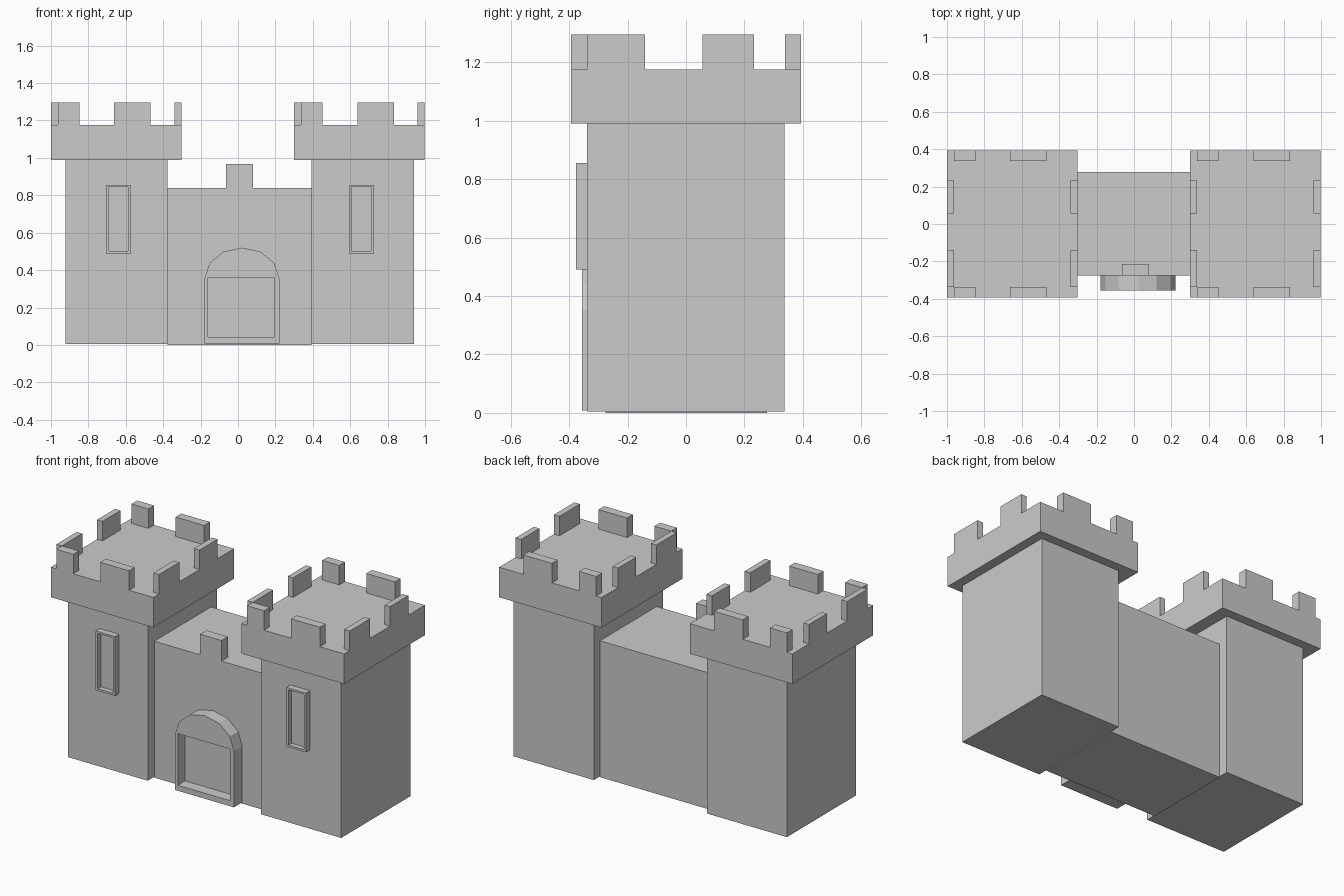
import bpy, bmesh
from math import cos, sin, pi

if "Cube" in bpy.data.objects:
    bpy.data.objects.remove(bpy.data.objects["Cube"])


def prism(name, profile, y0, y1):
    """Extrude an x/z outline from y0 to y1."""
    bm = bmesh.new()
    face = bm.faces.new([bm.verts.new((x, y0, z)) for x, z in profile])
    ext = bmesh.ops.extrude_face_region(bm, geom=[face])
    moved = [v for v in ext["geom"] if isinstance(v, bmesh.types.BMVert)]
    bmesh.ops.translate(bm, verts=moved, vec=(0, y1 - y0, 0))
    bmesh.ops.recalc_face_normals(bm, faces=bm.faces)
    mesh = bpy.data.meshes.new(name)
    bm.to_mesh(mesh)
    bm.free()
    obj = bpy.data.objects.new(name, mesh)
    bpy.context.collection.objects.link(obj)
    return obj


def box(name, x0, x1, y0, y1, z0, z1):
    return prism(name, [(x0, z0), (x1, z0), (x1, z1), (x0, z1)], y0, y1)


def recess(obj, x0, x1, y0, y1, z0, z1):
    """Cut a rectangular recess with a hidden box."""
    cutter = box(obj.name + "_cutter", x0, x1, y0, y1, z0, z1)
    cutter.hide_render = True
    cutter.display_type = 'WIRE'
    mod = obj.modifiers.new("recess", 'BOOLEAN')
    mod.operation = 'DIFFERENCE'
    mod.solver = 'EXACT'
    mod.object = cutter


BASE, DECK, TOP = 0.99, 1.175, 1.295

# Towers: the left one, then a shifted copy on the right
for side, dx, bx0, bx1 in (("left", 0, -0.923, -0.378), ("right", 1.3, 0.392, 0.94)):
    box(side + "_tower", bx0, bx1, -0.338, 0.337, 0.005, BASE)
    box(side + "_parapet", -1 + dx, -0.302 + dx, -0.393, 0.393, BASE, DECK)

    # Merlons along front and back
    for x0, x1 in ((-0.963, -0.847), (-0.662, -0.467)):
        for y0, y1 in ((-0.393, -0.338), (0.338, 0.393)):
            box(side + "_merlon", x0 + dx, x1 + dx, y0, y1, DECK, TOP)
    # Merlons along the two sides
    for y0, y1 in ((-0.338, -0.14), (0.056, 0.232)):
        for x0, x1 in ((-1, -0.963), (-0.34, -0.302)):
            box(side + "_merlon", x0 + dx, x1 + dx, y0, y1, DECK, TOP)

    # Arrow-slit window frame
    window = box(side + "_window", -0.706 + dx, -0.573 + dx, -0.377, -0.338, 0.49, 0.855)
    recess(window, -0.692 + dx, -0.587 + dx, -0.45, -0.347, 0.503, 0.843)

# Gatehouse wall with its single merlon
box("gate_wall", -0.378, 0.392, -0.275, 0.277, 0, 0.84)
box("gate_merlon", -0.065, 0.08, -0.275, -0.213, 0.84, 0.967)

# Arched gate with a rectangular recess
arch = [(0.021 + 0.2 * cos(i * pi / 6), 0.354 + 0.166 * sin(i * pi / 6)) for i in range(7)]
gate = prism("gate", [(-0.179, 0.008), (0.221, 0.008)] + arch, -0.356, -0.275)
recess(gate, -0.161, 0.194, -0.45, -0.285, 0.042, 0.36)
